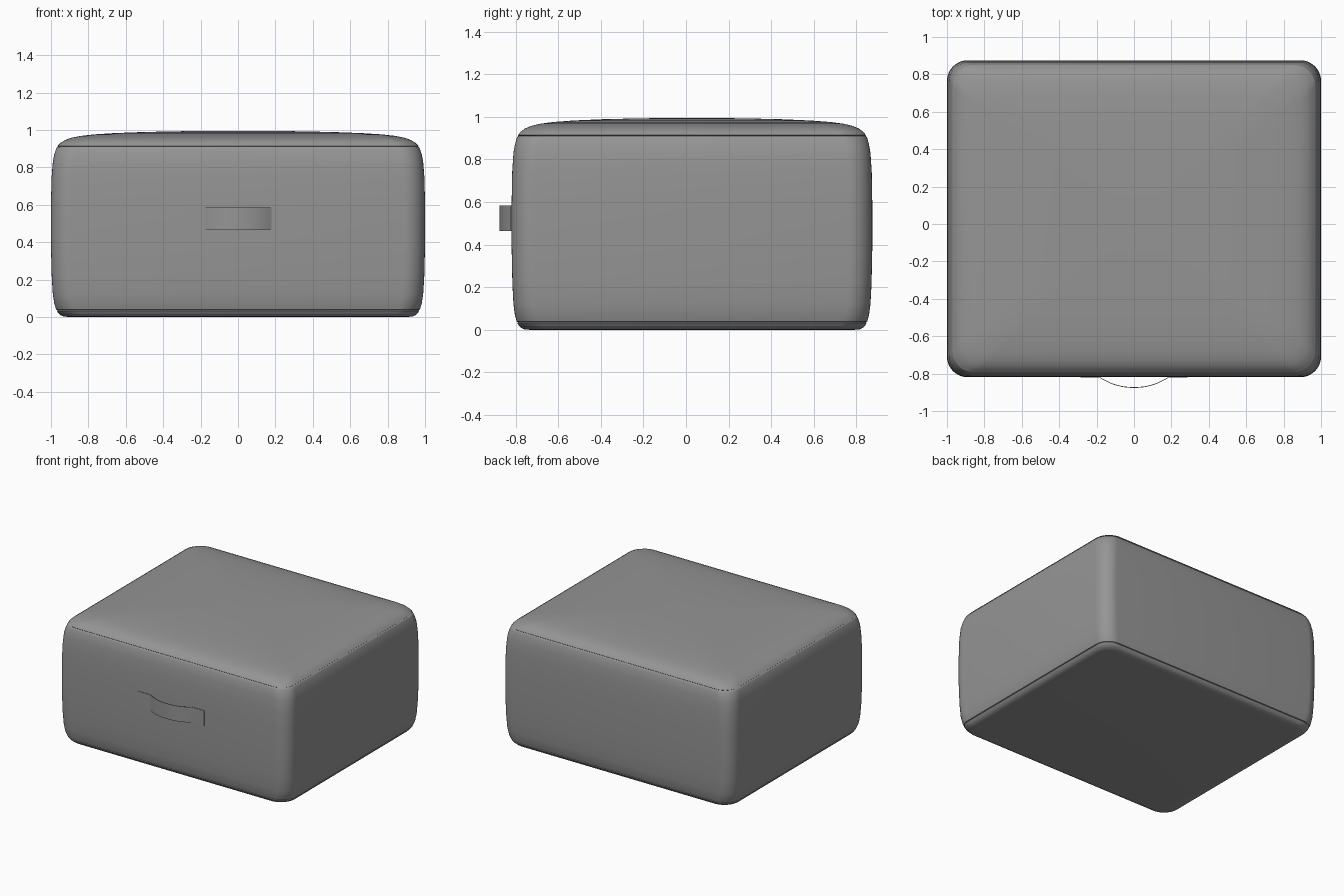
import bpy, bmesh, math
from mathutils import Vector

cube = bpy.data.objects.get("Cube")
if cube:
    bpy.data.objects.remove(cube, do_unlink=True)

grey = bpy.data.materials.new("grey fabric")
grey.use_nodes = True
COLOR = (0.3, 0.3, 0.3, 1)
grey.diffuse_color = COLOR
grey.node_tree.nodes["Principled BSDF"].inputs["Base Color"].default_value = COLOR

HALF_X, HALF_Y, MID_Y = 1.0, 0.847, 0.028
CORNER, STEPS = 0.11, 10


def finish(bm, name, angle):
    bmesh.ops.recalc_face_normals(bm, faces=bm.faces)
    mesh = bpy.data.meshes.new(name)
    bm.to_mesh(mesh)
    bm.free()
    obj = bpy.data.objects.new(name, mesh)
    bpy.context.collection.objects.link(obj)
    mesh.materials.append(grey)
    bpy.ops.object.select_all(action="DESELECT")
    obj.select_set(True)
    bpy.context.view_layer.objects.active = obj
    bpy.ops.object.shade_smooth_by_angle(angle=math.radians(angle))
    return obj


def rounded_ring(bm, inset, z):
    """Rounded rectangle of vertices, shrunk inwards by inset."""
    hx, hy = HALF_X - inset, HALF_Y - inset * HALF_Y
    r = CORNER * min(1, hx) + 0.3 * min(inset, 0.1) * hx
    ring = []
    for i, (sx, sy) in enumerate([(1, 1), (-1, 1), (-1, -1), (1, -1)]):
        for k in range(STEPS + 1):
            a = math.pi / 2 * (i + k / STEPS)
            ring.append(bm.verts.new((sx * (hx - r) + r * math.cos(a),
                                      MID_Y + sy * (hy - r) + r * math.sin(a), z)))
    return ring


# Cushion body: inset and height pairs from the base up over the domed top,
# with a narrow seam groove near the base and near the top edge
profile = [(0.1, 0), (0.07, 0.002), (0.05, 0.01), (0.038, 0.022), (0.031, 0.033),
           (0.036, 0.036), (0.028, 0.039), (0.018, 0.07), (0.01, 0.12), (0.004, 0.22),
           (0, 0.38), (0, 0.6), (0.003, 0.74), (0.01, 0.83), (0.018, 0.87),
           (0.028, 0.9), (0.032, 0.908), (0.038, 0.911), (0.035, 0.914), (0.05, 0.93),
           (0.075, 0.946), (0.11, 0.958), (0.16, 0.968), (0.23, 0.976), (0.34, 0.983),
           (0.5, 0.989), (0.7, 0.993), (0.88, 0.995)]
bm = bmesh.new()
rings = [rounded_ring(bm, inset, z) for inset, z in profile]
for low, high in zip(rings, rings[1:]):
    for i in range(len(low)):
        j = (i + 1) % len(low)
        bm.faces.new((low[i], low[j], high[j], high[i]))
bm.faces.new(rings[0][::-1])
bm.faces.new(rings[-1])
finish(bm, "cushion_body", 50)

# Carry strap: flat tabs at both ends and a bowed grip between them
FRONT = MID_Y - HALF_Y
GRIP, TAB, THICK = 0.18, 0.285, 0.004
path = [(-TAB, FRONT - 0.001)]
for k in range(25):
    t = -1 + k / 12
    path.append((GRIP * t, FRONT - 0.001 - 0.052 * (1 - abs(t) ** 2.2)))
path.append((TAB, FRONT - 0.001))

bm = bmesh.new()
sections = []
for x, y in path:
    sections.append([bm.verts.new((x, y + dy, z)) for dy, z in
                     [(0, 0.465), (-THICK, 0.465), (-THICK, 0.585), (0, 0.585)]])
for a, b in zip(sections, sections[1:]):
    for i in range(4):
        j = (i + 1) % 4
        bm.faces.new((a[i], a[j], b[j], b[i]))
bm.faces.new(sections[0])
bm.faces.new(sections[-1][::-1])
finish(bm, "carry_strap", 30)
